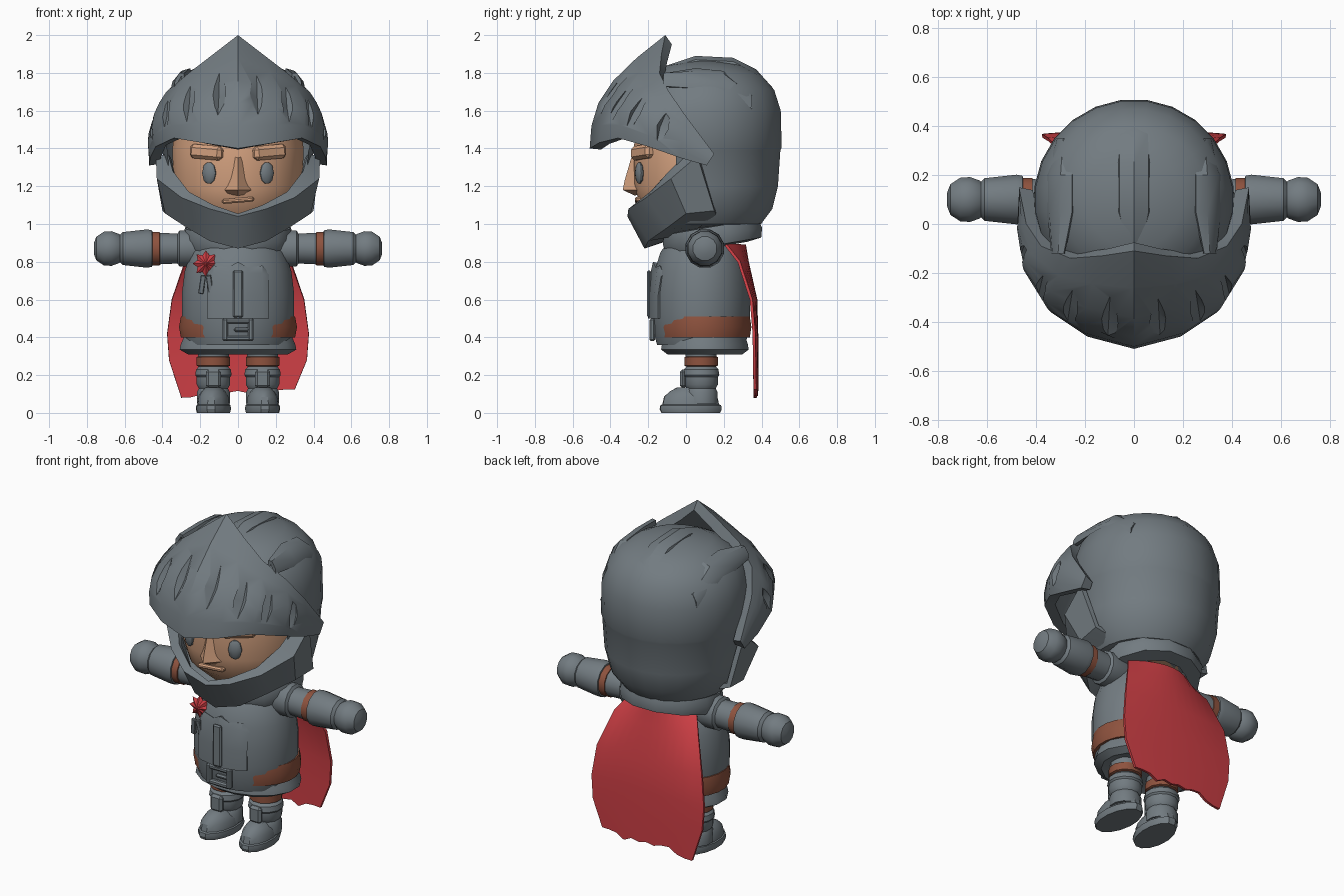
import bpy, bmesh, math, random
from mathutils import Vector

random.seed(4)
if "Cube" in bpy.data.objects:
    bpy.data.objects.remove(bpy.data.objects["Cube"], do_unlink=True)


def material(name, rgb):
    m = bpy.data.materials.new(name)
    m.use_nodes = True
    color = (*rgb, 1)
    m.diffuse_color = color
    m.node_tree.nodes["Principled BSDF"].inputs["Base Color"].default_value = color
    return m


steel = material("steel grey", (.17, .2, .22))
skin = material("skin", (.68, .37, .22))
red = material("cloth red", (.62, .05, .06))
leather = material("leather brown", (.27, .085, .048))
SIDES = (("left", 1), ("right", -1))


def add(name, verts, faces, mat, fix=True):
    """Make a mesh object, optionally turning its faces outward."""
    me = bpy.data.meshes.new(name)
    me.from_pydata([tuple(v) for v in verts], [], faces)
    if fix:
        bm = bmesh.new()
        bm.from_mesh(me)
        bmesh.ops.recalc_face_normals(bm, faces=bm.faces)
        bm.to_mesh(me)
        bm.free()
    o = bpy.data.objects.new(name, me)
    me.materials.append(mat)
    bpy.context.collection.objects.link(o)
    return o


def apply_modifier(o, kind, **settings):
    m = o.modifiers.new(kind.title(), kind)
    for key, value in settings.items():
        setattr(m, key, value)
    bpy.ops.object.select_all(action='DESELECT')
    o.select_set(True)
    bpy.context.view_layer.objects.active = o
    bpy.ops.object.modifier_apply(modifier=m.name)


def lathe(name, profile, mat, at, segs=16, depth=1, rot=(0, 0, 0), ring=False):
    """Revolve (radius, height) points; depth scales y; ring joins the ends."""
    verts, faces, n = [], [], len(profile)
    for r, z in profile:
        for i in range(segs):
            a = math.tau * (i + .5) / segs
            verts.append((r * math.sin(a), -r * depth * math.cos(a), z))
    for j in range(n if ring else n - 1):
        a, b = j * segs, (j + 1) % n * segs
        for i in range(segs):
            k = (i + 1) % segs
            faces.append((a + i, a + k, b + k, b + i))
    if not ring:
        faces += [tuple(range(segs)), tuple(range((n - 1) * segs, n * segs))]
    o = add(name, verts, faces, mat)
    o.location, o.rotation_euler = at, rot
    return o


def grid(name, rows, mat, thick=0, offset=-1):
    """Skin a sheet over rows of points, then give it thickness."""
    w = len(rows[0])
    faces = [(r * w + c, r * w + c + 1, r * w + w + c + 1, r * w + w + c)
             for r in range(len(rows) - 1) for c in range(w - 1)]
    o = add(name, [p for row in rows for p in row], faces, mat, fix=False)
    if thick:
        apply_modifier(o, 'SOLIDIFY', thickness=thick, offset=offset)
    return o


def mirrored(half):
    return [(-x, y, z) for x, y, z in reversed(half[1:])] + list(half)


def box(name, at, size, mat, rot=(0, 0, 0), bevel=.008):
    bm = bmesh.new()
    bmesh.ops.create_cube(bm, size=1)
    bmesh.ops.scale(bm, vec=size, verts=bm.verts)
    bmesh.ops.bevel(bm, geom=bm.edges[:], offset=bevel, segments=1, affect='EDGES')
    me = bpy.data.meshes.new(name)
    bm.to_mesh(me)
    bm.free()
    me.materials.append(mat)
    o = bpy.data.objects.new(name, me)
    bpy.context.collection.objects.link(o)
    o.location, o.rotation_euler = at, rot


def carve(target, notches):
    """Cut spindle-shaped notches given as (centre, long axis, half length, half width)."""
    bm = bmesh.new()
    for centre, axis, length, width in notches:
        new = bmesh.ops.create_uvsphere(bm, u_segments=4, v_segments=2, radius=1)["verts"]
        q = axis.to_track_quat('Z', 'Y')
        for v in new:
            v.co = q @ Vector((v.co.x * width, v.co.y * width, v.co.z * length)) + centre
    me = bpy.data.meshes.new("notch_cutter")
    bm.to_mesh(me)
    bm.free()
    me.materials.append(steel)
    cutter = bpy.data.objects.new("notch_cutter", me)
    bpy.context.collection.objects.link(cutter)
    cutter.hide_render = True
    apply_modifier(target, 'BOOLEAN', object=cutter, operation='DIFFERENCE', solver='EXACT')
    bpy.data.objects.remove(cutter, do_unlink=True)


# Head and face
lathe("head", [(.2, .98), (.31, 1.08), (.345, 1.2), (.35, 1.4), (.33, 1.56)], skin, (0, .07, 0), 24)
grid("nose", [mirrored(h) for h in (
    [(0, -.27, 1.15), (.06, -.25, 1.16)],
    [(0, -.335, 1.18), (.07, -.26, 1.18)],
    [(0, -.325, 1.23), (.045, -.26, 1.25)],
    [(0, -.29, 1.35), (.03, -.26, 1.36)])], skin)
box("mouth", (.0, -.25, 1.125), (.17, .04, .025), skin, (0, -.08, 0))
for side, s in SIDES:
    box(side + "_brow", (s * .165, -.228, 1.38), (.19, .06, .075), skin, (0, -s * .08, s * .5), .018)
    lathe(side + "_eye", [(.012, -.055), (.03, -.04), (.04, 0), (.03, .04), (.012, .055)],
          steel, (s * .153, -.247, 1.27), 12, .5, (0, 0, s * .4))

# Helmet shell, open at the face
shell = lathe("helmet_shell", [(.2, .98), (.3, 1.0), (.36, 1.08), (.39, 1.2), (.403, 1.39), (.41, 1.405),
                               (.405, 1.6), (.37, 1.71), (.3, 1.79), (.2, 1.84), (.05, 1.865)],
              steel, (0, .1, 0), 24)
bm = bmesh.new()
bm.from_mesh(shell.data)
face_gap = [f for f in bm.faces if len(f.verts) == 4 and f.calc_center_median().y < -.13
            and f.calc_center_median().z < 1.58]
bmesh.ops.delete(bm, geom=face_gap, context='FACES')
bm.to_mesh(shell.data)
bm.free()


# Raised crests on the helmet
def crest(name, points, width, lean=0):
    rows = []
    for i, (x, y, z) in enumerate(points):
        w = width * (.5 if i in (0, len(points) - 1) else 1)
        rows.append([(x + k * w, y, z - drop - lean * k * w)
                     for k, drop in ((-1, .05), (-.85, .02), (0, 0), (.85, .02), (1, .05))])
    grid(name, rows, steel, .02)


crest("middle_crest", [(0, -.1, 1.84), (0, .05, 1.89), (0, .25, 1.88), (0, .37, 1.82),
                       (0, .46, 1.72), (0, .5, 1.56)], .07)
for side, s in SIDES:
    crest(side + "_crest", [(s * .31, -.12, 1.80), (s * .3, .05, 1.81),
                            (s * .3, .2, 1.795), (s * .29, .35, 1.68)], .055, s * .75)

# Visor: a bulged sheet between its lower and upper edges
LOWER = [(0, -.51, 1.40), (.19, -.46, 1.43), (.34, -.36, 1.455), (.435, -.2, 1.41), (.465, -.03, 1.35), (.47, .11, 1.31)]
UPPER = [(0, -.11, 2.0), (.13, -.13, 1.9), (.26, -.14, 1.8), (.38, -.09, 1.7), (.44, 0, 1.57), (.47, .15, 1.37)]


def visor_point(c, t):
    i = min(int(c), len(LOWER) - 2)
    low, top = (Vector(e[i]).lerp(Vector(e[i + 1]), c - i) for e in (LOWER, UPPER))
    p = low.lerp(top, t)
    out = Vector((p.x, p.y - .05, 0)).normalized()
    return p + out * .12 * math.sin(math.pi * t) * (1 - c / 5)


visor = grid("visor", [mirrored([tuple(visor_point(c, t / 5)) for c in range(6)]) for t in range(6)], steel, .06)
slots = []
for c, t, length in ((.5, .52, .3), (1.4, .48, .25), (2.3, .45, .18), (3.3, .45, .12)):
    centre, axis = visor_point(c, t), visor_point(c, t + .2) - visor_point(c, t - .2)
    for s in (1, -1):
        flip = Vector((s, 1, 1))
        slots.append((centre * flip, axis * flip, length, .042))
carve(visor, slots)

# Jaw guard
grid("jaw_guard", [mirrored(h) for h in (
    [(0, 0, .95), (.1, .02, .95), (.2, .05, .97), (.28, .1, 1.0), (.34, .16, 1.05)],
    [(0, -.22, .87), (.15, -.2, .91), (.27, -.1, .98), (.385, .0, 1.055), (.4, .15, 1.07)],
    [(0, -.31, 1.04), (.15, -.305, 1.08), (.3, -.21, 1.14), (.43, -.08, 1.24), (.435, .06, 1.36)],
    [(0, -.285, 1.055), (.13, -.27, 1.1), (.26, -.19, 1.17), (.345, -.09, 1.28), (.37, .0, 1.37)])],
     steel, .03)

# Collar, torso, skirt and belt
lathe("collar", [(.2, -.06), (.285, -.05), (.3, 0), (.285, .05), (.2, .055)], steel,
      (0, .14, .935), 12, .92, (.17, 0, 0), True)
torso = lathe("torso", [(.27, .36), (.29, .42), (.3, .52), (.3, .63), (.285, .75), (.25, .85), (.2, .91), (.15, .96)],
              steel, (0, .08, 0), 24, .87)
lathe("armour_skirt", [(.2, .33), (.27, .31), (.315, .335), (.31, .36), (.285, .42)], steel, (0, .1, 0), 16, .75)
lathe("belt", [(.27, .4), (.305, .4), (.315, .455), (.305, .51), (.27, .51)], leather,
      (0, .09, 0), 24, .82, ring=True)
carve(torso, [(Vector((s * .23, -.17, .62)), Vector((s, .6, .9)), .1, .03) for s in (1, -1)])

# Chest plate following the torso
plate = []
for r, heights in ((.3, (.5, .5, .5, .5)), (.3, (.62, .62, .62, .62)), (.285, (.74, .74, .74, .72)),
                   (.27, (.8, .77, .78, .74))):
    plate.append(mirrored([(x, .08 - .87 * math.sqrt(r * r - x * x) - lift, z)
                           for x, lift, z in zip((0, .05, .13, .165), (.02, .01, .015, .01), heights)]))
grid("chest_plate", plate, steel, .03)
box("chest_ridge", (0, -.196, .63), (.055, .02, .25), steel)

# Buckle
for s in (1, -1):
    box("buckle_side", (s * .067, -.178, .44), (.03, .03, .12), steel)
    box("buckle_bar", (0, -.178, .44 + s * .046), (.13, .03, .028), steel)
box("buckle_prong", (.02, -.178, .44), (.08, .025, .022), steel)

# Rosette with two tails
star = [(r * math.cos(i * math.pi / 8), -.12, r * math.sin(i * math.pi / 8))
        for i, r in enumerate([.07, .048] * 8)]
rosette = add("rosette", star + [(0, -.15, 0), (0, -.07, 0)],
              [(i, (i + 1) % 16, 16 + k) for i in range(16) for k in (0, 1)], red)
rosette.location = (-.17, 0, .79)
for s in (1, -1):
    box("rosette_tail", (-.17 + s * .02, -.15, .68), (.028, .02, .1), steel, (.15, -s * .15, 0), .004)

for side, s in SIDES:
    # Arm, running outward from the shoulder
    turn, at = (0, s * math.pi / 2, 0), (0, .1, .87)
    for part, profile, mat in (
            ("upper_arm", [(.07, .12), (.1, .22), (.098, .31), (.082, .32), (.087, .43)], steel),
            ("arm_strap", [(.07, .41), (.092, .415), (.092, .455), (.07, .46)], leather),
            ("gauntlet", [(.075, .45), (.1, .455), (.105, .48), (.09, .61), (.07, .63)], steel),
            ("fist", [(.05, .6), (.08, .63), (.095, .67), (.092, .71), (.065, .75), (.03, .763)], steel)):
        lathe(f"{side}_{part}", profile, mat, at, 12, 1, turn)
    # Leg and boot
    for part, profile, mat in (
            ("thigh", [(.085, .26), (.085, .37)], steel),
            ("leg_strap", [(.08, .245), (.092, .25), (.092, .295), (.08, .3)], leather),
            ("boot_shaft", [(.09, .05), (.09, .11), (.08, .13), (.092, .15), (.092, .19), (.1, .2), (.095, .23),
                            (.075, .25)], steel)):
        lathe(f"{side}_{part}", profile, mat, (s * .13, .08, 0), 12)
    lathe(side + "_foot", [(.088, 0), (.093, .02), (.091, .04), (.085, .045), (.08, .085), (.062, .115), (.04, .135)],
          steel, (s * .13, .025, 0), 14, 1.8, (0, 0, s * .08))
    box(side + "_shin_plate", (s * .13, -.015, .18), (.08, .035, .1), steel, bevel=.014)

# Cape with a ragged hem
rows = []
for half, y, z, sag in ((.22, .21, .89, .1), (.28, .28, .8, .045), (.35, .345, .6, .025), (.375, .36, .42, .015),
                        (.365, .362, .28, .015), (.3, .365, .1, .01)):
    hem = .025 if z < .2 else 0
    rows.append([(half * u / 6, y + sag * (1 - (u / 6) ** 2), z + random.uniform(-hem, hem) + hem * (1 - abs(u) / 6))
                 for u in range(-6, 7)])
grid("cape", rows, red, .015, 0)

# Smooth shading with sharp edges kept
bpy.ops.object.select_all(action='DESELECT')
for o in bpy.context.collection.objects:
    if o.type == 'MESH':
        o.select_set(True)
        bpy.context.view_layer.objects.active = o
bpy.ops.object.shade_smooth_by_angle(angle=math.radians(32))
